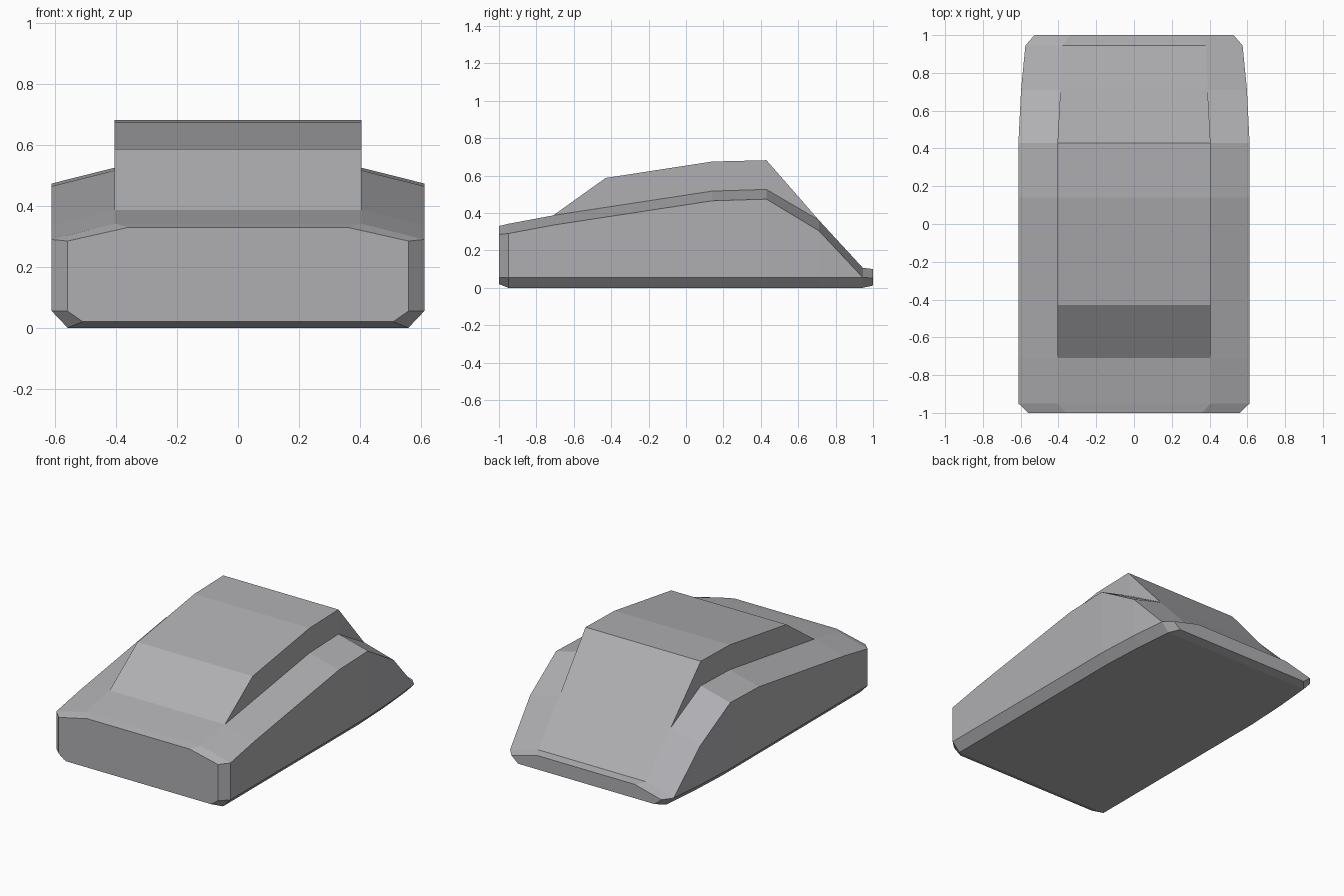
import bpy, bmesh

if "Cube" in bpy.data.objects:
    bpy.data.objects.remove(bpy.data.objects["Cube"])

# Stations: y, floor half width, side half width, shoulder half width,
#           floor z, sill z, side top z, shoulder z, roof z
STATIONS = [
    (-1.00, 0.51, 0.56, 0.36, 0.02, 0.055, 0.285, 0.33, 0.33),
    (-0.95, 0.56, 0.612, 0.405, 0.0, 0.055, 0.29, 0.342, 0.342),
    (-0.71, 0.56, 0.612, 0.405, 0.0, 0.055, 0.335, 0.387, 0.387),
    (-0.43, 0.56, 0.612, 0.405, 0.0, 0.055, 0.378, 0.43, 0.587),
    (0.14, 0.56, 0.612, 0.405, 0.0, 0.055, 0.465, 0.517, 0.675),
    (0.43, 0.56, 0.612, 0.405, 0.0, 0.055, 0.474, 0.526, 0.682),
    (0.71, 0.546, 0.598, 0.39, 0.0, 0.055, 0.305, 0.362, 0.362),
    (0.945, 0.525, 0.575, 0.38, 0.0, 0.055, 0.055, 0.107, 0.107),
    (1.00, 0.48, 0.527, 0.34, 0.012, 0.052, 0.052, 0.10, 0.10),
]


def section(y, floor, side, shoulder, z0, z1, z2, z3, z4):
    """Closed cross-section, right half mirrored to the left."""
    right = [(floor, z0), (side, z1), (side, z2), (shoulder, z3), (shoulder, z4)]
    left = [(-x, z) for x, z in reversed(right)]
    return [(x, y, z) for x, z in right + left]


# Body shell with raised cabin, lofted through the stations
bm = bmesh.new()
rings = [[bm.verts.new(p) for p in section(*s)] for s in STATIONS]
for a, b in zip(rings, rings[1:]):
    for i in range(len(a)):
        j = (i + 1) % len(a)
        bm.faces.new((a[i], a[j], b[j], b[i]))

# Nose and tail caps
bm.faces.new(rings[0])
bm.faces.new(rings[-1])

# Collapse the places where the cabin or side wall has no height
bmesh.ops.remove_doubles(bm, verts=bm.verts[:], dist=0.0005)
bmesh.ops.recalc_face_normals(bm, faces=bm.faces[:])
mesh = bpy.data.meshes.new("car_body")
bm.to_mesh(mesh)
bm.free()
body = bpy.data.objects.new("car_body", mesh)
bpy.context.collection.objects.link(body)

# Dark grey paint
paint = bpy.data.materials.new("grey_paint")
paint.diffuse_color = (0.43, 0.43, 0.45, 1.0)
paint.use_nodes = True
paint.node_tree.nodes["Principled BSDF"].inputs["Base Color"].default_value = paint.diffuse_color
mesh.materials.append(paint)
